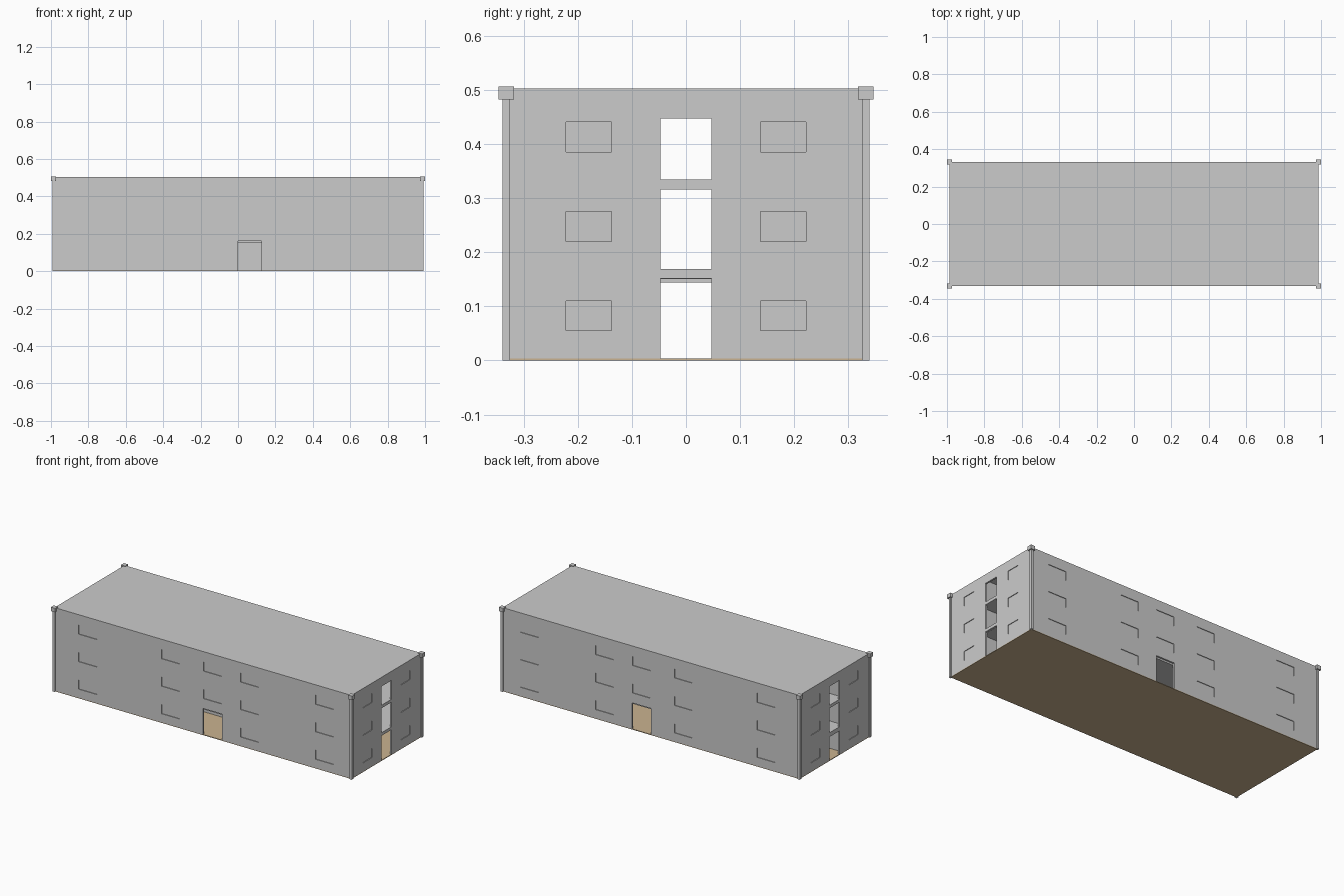
import bpy
import bmesh
from mathutils import Matrix, Vector

cube = bpy.data.objects.get("Cube")
if cube:
    bpy.data.objects.remove(cube, do_unlink=True)


def material(name, rgb):
    mat = bpy.data.materials.new(name)
    mat.use_nodes = True
    mat.diffuse_color = (*rgb, 1)
    mat.node_tree.nodes["Principled BSDF"].inputs["Base Color"].default_value = (*rgb, 1)
    return mat


GREY = material("concrete_grey", (0.6, 0.6, 0.6))
TAN = material("floor_tan", (0.59, 0.45, 0.28))


def boxes(name, spans, mat=GREY):
    """One object from boxes, each given as x, y and z ranges."""
    bm = bmesh.new()
    for span in spans:
        centre = Vector([(a + b) / 2 for a, b in span])
        size = Vector([abs(b - a) for a, b in span])
        bmesh.ops.create_cube(bm, size=1, matrix=Matrix.Translation(centre) @ Matrix.Diagonal((*size, 1)))
    mesh = bpy.data.meshes.new(name)
    bm.to_mesh(mesh)
    bm.free()
    mesh.materials.append(mat)
    obj = bpy.data.objects.new(name, mesh)
    bpy.context.scene.collection.objects.link(obj)
    return obj


def cut(obj, cutter):
    """Bake the openings into a wall and drop the cutter."""
    cutter.hide_render = True
    mod = obj.modifiers.new("openings", "BOOLEAN")
    mod.operation, mod.solver, mod.object = "DIFFERENCE", "EXACT", cutter
    graph = bpy.context.evaluated_depsgraph_get()
    mesh = bpy.data.meshes.new_from_object(obj.evaluated_get(graph))
    obj.modifiers.clear()
    obj.data = mesh
    bpy.data.objects.remove(cutter, do_unlink=True)


X, Y, TOP = 0.986, 0.332, 0.502     # outer footprint and roof height
T = 0.01                            # wall thickness
RECESS = 0.004                      # window inset depth
BASE = 0.004                        # top of the ground floor
STOREY = 0.165
sills = [0.055 + STOREY * k for k in range(3)]
WIN_H = 0.055

# Ground floor, upper floors, roof and the inner partition
boxes("ground_floor", [((-X, X), (-Y, Y), (0, BASE))], TAN)
for name, low, high in (("first_floor", 0.15, 0.168), ("second_floor", 0.317, 0.333)):
    boxes(name, [((T - X, X - T), (T - Y, Y - T), (low, high))])
boxes("roof", [((-X, X), (-Y, Y), (TOP - T, TOP))])
for k, (low, high) in enumerate(((BASE, 0.15), (0.168, 0.317), (0.333, TOP - T))):
    boxes(f"partition_{k + 1}", [((T - X, X - T), (-0.09, -0.08), (low, high))])

# Long walls with a door and shallow window recesses
columns = [-0.765, -0.215, 0.063, 0.308, 0.808]
for name, side in (("front_wall", -1), ("back_wall", 1)):
    wall = boxes(name, [((-X, X), (side * (Y - T), side * Y), (BASE, TOP - T))])
    cuts = [((0, 0.125), (side * (Y - 0.03), side * (Y + 0.03)), (-0.01, 0.16))]
    for x in columns:
        for z in sills:
            if x == 0.063 and z < 0.16:
                continue
            cuts.append(((x - 0.06, x + 0.06), (side * (Y - RECESS), side * (Y + 0.03)), (z, z + WIN_H)))
    cut(wall, boxes(name + "_cutter", cuts))

# End walls with one opening per storey between two window columns
for name, side, lintel in (("right_end_wall", -1, 0.144), ("left_end_wall", 1, 0.151)):
    wall = boxes(name, [((side * (X - T), side * X), (T - Y, Y - T), (BASE, TOP - T))])
    cuts = [((side * (X - 0.03), side * (X + 0.03)), (-0.047, 0.047), span)
            for span in ((-0.01, lintel), (0.169, 0.316), (0.334, 0.447))]
    for y in (-0.18, 0.18):
        for z in sills:
            cuts.append(((side * (X - RECESS), side * (X + 0.03)), (y - 0.042, y + 0.042), (z, z + WIN_H)))
    cut(wall, boxes(name + "_cutter", cuts))

# Corner posts with square caps
for sx, across in ((-1, "right"), (1, "left")):
    for sy, along in ((-1, "front"), (1, "back")):
        x, y = sx * X, sy * Y
        for part, half, low, high in (("post", 0.007, 0, 0.482), ("cap", 0.014, 0.482, 0.506)):
            boxes(f"{along}_{across}_{part}", [((x - half, x + half), (y - half, y + half), (low, high))])
